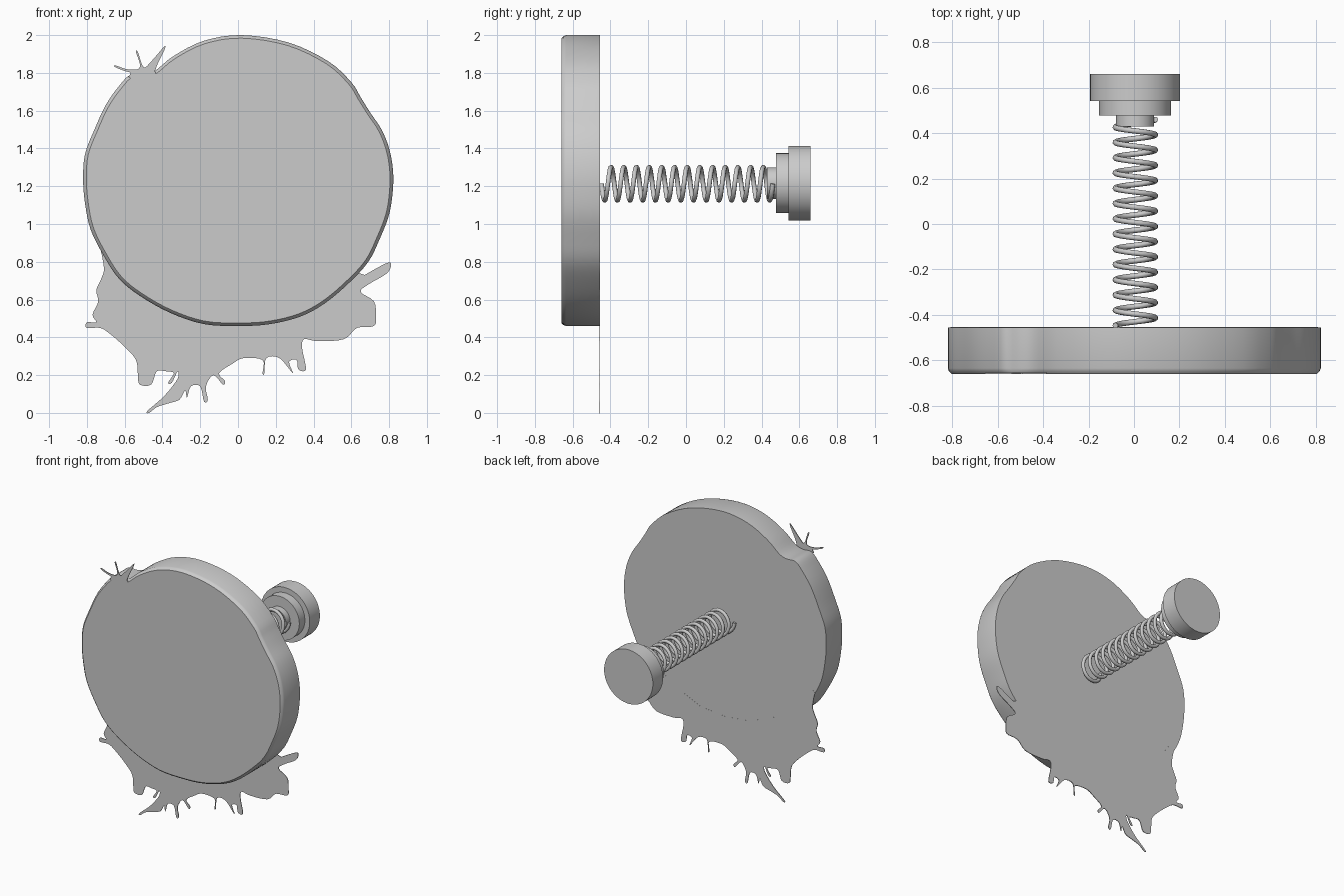
import bpy, bmesh
from math import sin, cos, pi, radians
from mathutils import Vector

if "Cube" in bpy.data.objects:
    bpy.data.objects.remove(bpy.data.objects["Cube"])


def pairs(values):
    """Flat list of hundredths -> list of (x, z) vectors."""
    return [Vector((values[i] / 100, values[i + 1] / 100)) for i in range(0, len(values), 2)]


def smooth_path(pts, closed, steps):
    """Catmull-Rom curve through the points."""
    n, out = len(pts), []
    at = (lambda i: pts[i % n]) if closed else (lambda i: pts[max(0, min(n - 1, i))])
    for i in range(n if closed else n - 1):
        a, b, c, d = at(i - 1), at(i), at(i + 1), at(i + 2)
        for k in range(steps):
            t = k / steps
            out.append(0.5 * (2 * b + (c - a) * t + (2 * a - 5 * b + 4 * c - d) * t ** 2
                              + (3 * b - a - 3 * c + d) * t ** 3))
    if not closed:
        out.append(pts[-1])
    return out


def loft(name, layers):
    """Solid from matching outlines [(y, points), ...], capped at both ends."""
    bm = bmesh.new()
    rings = [[bm.verts.new((p.x, y, p.y)) for p in pts] for y, pts in layers]
    n = len(rings[0])
    for r, s in zip(rings, rings[1:]):
        for i in range(n):
            bm.faces.new((r[i], r[(i + 1) % n], s[(i + 1) % n], s[i]))
    caps = [bm.faces.new(rings[0]), bm.faces.new(rings[-1])]
    bmesh.ops.recalc_face_normals(bm, faces=bm.faces)
    bmesh.ops.triangulate(bm, faces=caps)
    mesh = bpy.data.meshes.new(name)
    bm.to_mesh(mesh)
    bm.free()
    ob = bpy.data.objects.new(name, mesh)
    bpy.context.collection.objects.link(ob)
    bpy.ops.object.select_all(action='DESELECT')
    ob.select_set(True)
    bpy.context.view_layer.objects.active = ob
    bpy.ops.object.shade_smooth_by_angle(angle=radians(30))
    return ob


def scaled(pts, s, centre=Vector((0, 1.23))):
    return [centre + (p - centre) * s for p in pts]


# Main disc: slightly irregular outline with a rounded front edge
disc_pts = pairs([
    2, 200, 27, 196, 48, 186, 60, 175, 65, 167, 70, 159, 76, 150, 80, 140, 82, 129,
    82, 118, 80, 105, 75, 92, 69, 80, 59, 69, 46, 58, 33, 51, 17, 47, 1, 46, -18, 47,
    -36, 53, -52, 62, -63, 71, -71, 83, -78, 97, -81, 111, -82, 124, -81, 137, -76, 150,
    -70, 163, -63, 173, -57, 179, -50, 179, -44, 181, -34, 189, -18, 197])
disc = smooth_path(disc_pts, True, 4)
loft("disc", [(-0.455, disc), (-0.635, disc), (-0.648, scaled(disc, 0.994)),
              (-0.66, scaled(disc, 0.979))])

# Thin dripping splash hanging below, flush with the disc back
splash_pts = pairs([
    -73, 88, -71, 77, -72, 72, -75, 65, -74, 59, -77, 52, -75, 48, -80, 48, -80, 45,
    -73, 45, -68, 42, -60, 35, -54, 28, -53, 20, -52, 15, -46, 15, -43, 22, -38, 22,
    -34, 21, -37, 16, -35, 16, -32, 22, -32, 18, -39, 9, -48, 1, -47, 0, -43, 3,
    -37, 5, -31, 7, -28, 12, -27, 8, -25, 14, -20, 14, -18, 6, -16, 7, -17, 14,
    -13, 20, -8, 15, -7, 17, -10, 21, -3, 26, 3, 29, 13, 28, 13, 21, 14, 21, 15, 29,
    22, 29, 29, 21, 27, 27, 31, 28, 32, 23, 36, 23, 34, 34, 35, 39, 42, 38, 56, 39,
    63, 45, 72, 46, 73, 51, 72, 59, 65, 64, 69, 68, 79, 74, 81, 79, 78, 79, 67, 73])
tucked_edge = pairs([58, 76, 44, 63, 20, 52, 0, 50, -20, 52, -42, 61, -58, 74, -68, 88])
splash = smooth_path(splash_pts, False, 4) + tucked_edge
loft("lower_splash", [(-0.459, splash), (-0.4545, splash)])

# Small spiky splash at the upper left, level with the disc front
spike_pts = pairs([
    -58, 178, -57, 180, -60, 181, -65, 183, -65, 184, -59, 182, -53, 182, -52, 185,
    -54, 191, -53, 191, -50, 183, -46, 186, -39, 194, -39, 192, -42, 186, -44, 181])
spikes = smooth_path(spike_pts, False, 4) + pairs([-43, 178, -55, 176])
loft("upper_splash", [(-0.66, spikes), (-0.654, spikes)])

# Coil spring behind the disc
turns, per_turn, y0, y1 = 13.5, 28, -0.447, 0.46
curve = bpy.data.curves.new("spring", 'CURVE')
curve.dimensions = '3D'
curve.bevel_depth = 0.0125
curve.bevel_resolution = 2
curve.use_fill_caps = True
line = curve.splines.new('POLY')
count = int(turns * per_turn)
line.points.add(count)
for i, p in enumerate(line.points):
    a = 2 * pi * i / per_turn
    p.co = (0.006 - 0.088 * cos(a), y0 + (y1 - y0) * i / count, 1.213 - 0.088 * sin(a), 1)
bpy.context.collection.objects.link(bpy.data.objects.new("spring", curve))

# Stepped end knob: neck, flange and cap
for name, r, ya, yb in (("knob_neck", 0.084, 0.43, 0.48),
                        ("knob_flange", 0.159, 0.477, 0.545),
                        ("knob_cap", 0.198, 0.542, 0.66)):
    ring = [Vector((0.005 + r * cos(2 * pi * i / 64), 1.216 + r * sin(2 * pi * i / 64)))
            for i in range(64)]
    loft(name, [(ya, ring), (yb, ring)])
